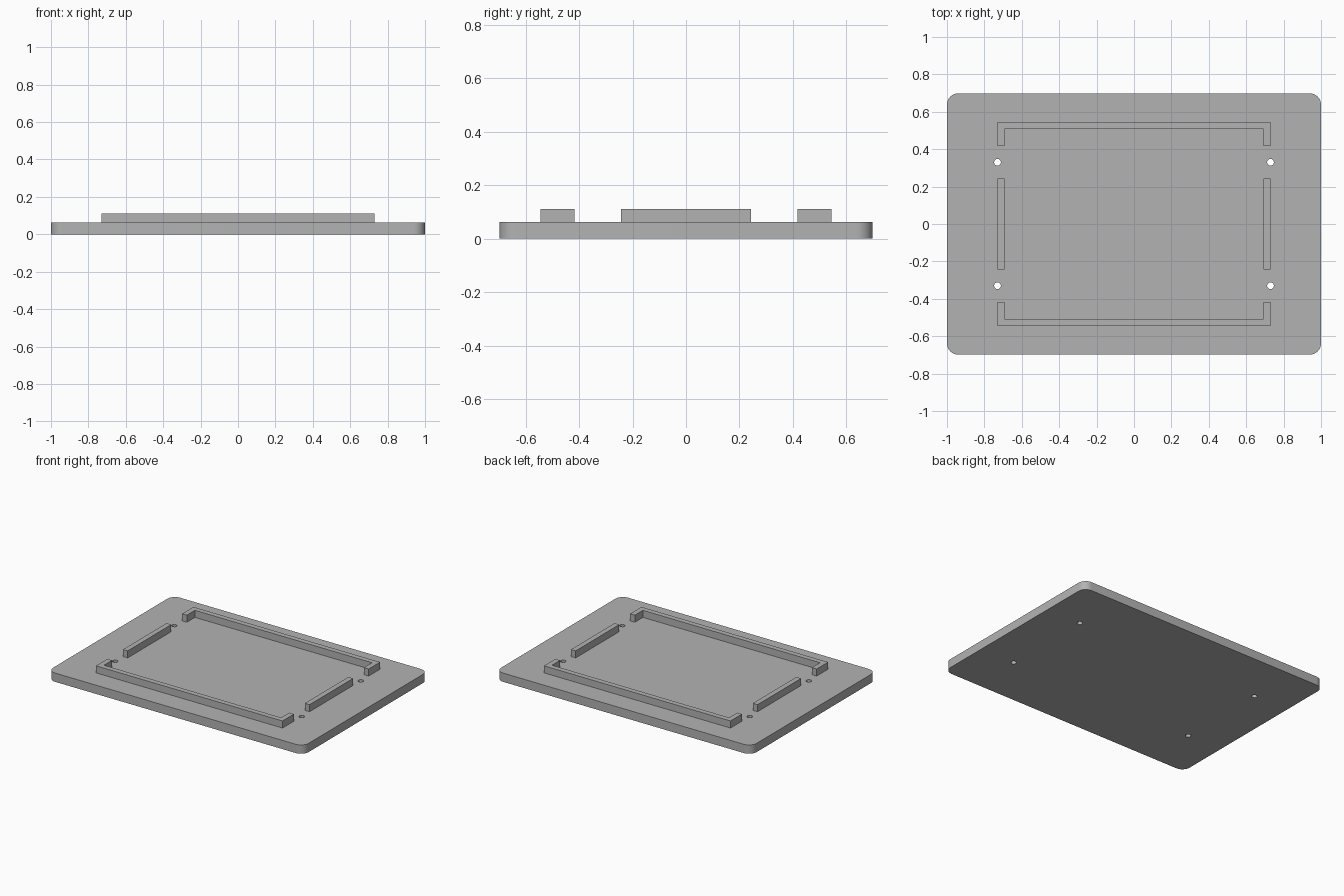
import bpy
import bmesh

cube = bpy.data.objects.get("Cube")
if cube:
    bpy.data.objects.remove(cube, do_unlink=True)

HALF_X, HALF_Y, PLATE_TOP = 1.0, 0.698, 0.062
RAIL_X, RAIL_Y, RAIL_TOP, WALL = 0.73, 0.545, 0.112, 0.037
HOLE_X, HOLE_Y, HOLE_R = 0.73, 0.33, 0.018

grey = bpy.data.materials.new("grey")
grey.use_nodes = True
colour = (0.45, 0.45, 0.45, 1)
grey.diffuse_color = colour
grey.node_tree.nodes["Principled BSDF"].inputs["Base Color"].default_value = colour


def prism(name, outline, bottom, top, corner=0):
    """Extrude a flat outline upward, optionally rounding its upright edges."""
    bm = bmesh.new()
    face = bm.faces.new([bm.verts.new((x, y, bottom)) for x, y in outline])
    new = bmesh.ops.extrude_face_region(bm, geom=[face])["geom"]
    for v in new:
        if isinstance(v, bmesh.types.BMVert):
            v.co.z = top
    if corner:
        upright = [e for e in bm.edges if e.verts[0].co.z != e.verts[1].co.z]
        bmesh.ops.bevel(bm, geom=upright, offset=corner, segments=10,
                        profile=0.5, affect='EDGES')
    bmesh.ops.recalc_face_normals(bm, faces=bm.faces)
    mesh = bpy.data.meshes.new(name)
    bm.to_mesh(mesh)
    bm.free()
    mesh.materials.append(grey)
    obj = bpy.data.objects.new(name, mesh)
    bpy.context.collection.objects.link(obj)
    return obj


def rectangle(x0, x1, y0, y1):
    return [(x0, y0), (x1, y0), (x1, y1), (x0, y1)]


# Base plate with rounded corners
plate = prism("base_plate", rectangle(-HALF_X, HALF_X, -HALF_Y, HALF_Y),
              0, PLATE_TOP, corner=0.06)

# Four screw holes through the plate
for sx in (-1, 1):
    for sy in (-1, 1):
        bpy.ops.mesh.primitive_cylinder_add(
            vertices=32, radius=HOLE_R, depth=0.3,
            location=(sx * HOLE_X, sy * HOLE_Y, 0))
        cutter = bpy.context.object
        cutter.name = "hole_cutter"
        cutter.hide_render = True
        cutter.data.materials.append(grey)
        cut = plate.modifiers.new("screw_hole", 'BOOLEAN')
        cut.object = cutter
        cut.solver = 'EXACT'
        bpy.context.view_layer.objects.active = plate
        bpy.ops.object.modifier_apply(modifier=cut.name)
        bpy.data.objects.remove(cutter, do_unlink=True)

bpy.ops.object.select_all(action='DESELECT')
plate.select_set(True)
bpy.context.view_layer.objects.active = plate
bpy.ops.object.shade_smooth_by_angle()

# Long rails with short returned ends, front and back
for name, s in (("front_rail", -1), ("back_rail", 1)):
    inner_x, inner_y, end_y = RAIL_X - WALL, RAIL_Y - WALL, 0.418
    half = [(RAIL_X, RAIL_Y), (RAIL_X, end_y), (inner_x, end_y), (inner_x, inner_y)]
    outline = half + [(-x, y) for x, y in reversed(half)]
    prism(name, [(x, s * y) for x, y in outline], PLATE_TOP, RAIL_TOP)

# Straight side rails
for name, s in (("right_rail", -1), ("left_rail", 1)):
    prism(name, rectangle(s * (RAIL_X - WALL), s * RAIL_X, -0.243, 0.243),
          PLATE_TOP, RAIL_TOP)
